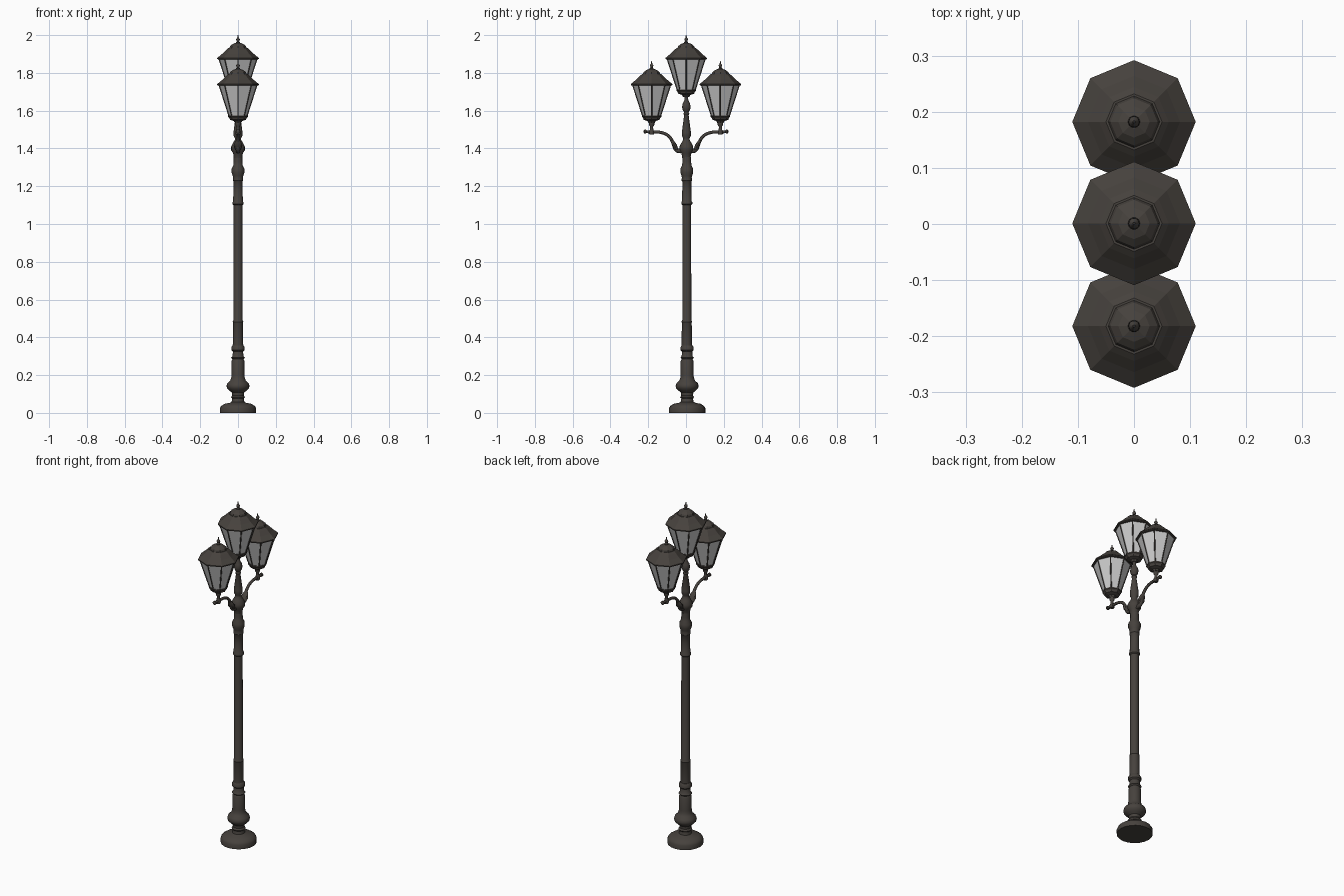
import bpy, bmesh, math
from mathutils import Vector

if "Cube" in bpy.data.objects:
    bpy.data.objects.remove(bpy.data.objects["Cube"])

def material(name, c):
    m = bpy.data.materials.new(name)
    m.diffuse_color = (*c, 1)
    m.use_nodes = True
    m.node_tree.nodes["Principled BSDF"].inputs["Base Color"].default_value = m.diffuse_color
    return m

IRON = material("dark_iron", (0.062, 0.054, 0.047))
GLASS = material("frosted_glass", (0.55, 0.55, 0.56))

def finish(ob, mat, smooth):
    ob.data.materials.append(mat)
    if smooth:
        bpy.ops.object.select_all(action='DESELECT')
        ob.select_set(True)
        bpy.context.view_layer.objects.active = ob
        bpy.ops.object.shade_smooth_by_angle(angle=math.radians(smooth))
    return ob

def lathe(name, profile, sides, loc, mat=IRON, smooth=40):
    """Revolve (radius, z) points around z, with closed ends."""
    bm = bmesh.new()
    rings = [[bm.verts.new((r * math.cos(math.tau * i / sides),
                            r * math.sin(math.tau * i / sides), z))
              for i in range(sides)] for r, z in profile]
    for a, b in zip(rings, rings[1:]):
        for i in range(sides):
            j = (i + 1) % sides
            bm.faces.new((a[i], a[j], b[j], b[i]))
    bm.faces.new(rings[0][::-1])
    bm.faces.new(rings[-1])
    me = bpy.data.meshes.new(name)
    bm.to_mesh(me)
    bm.free()
    ob = bpy.data.objects.new(name, me)
    bpy.context.collection.objects.link(ob)
    ob.location = loc
    return finish(ob, mat, smooth)

def tubes(name, paths, depth, loc, res=2):
    """Bevelled curve; each path is a list of (x, y, z, radius factor)."""
    cu = bpy.data.curves.new(name, 'CURVE')
    cu.dimensions = '3D'
    cu.bevel_depth, cu.bevel_resolution, cu.use_fill_caps = depth, res, True
    for path in paths:
        kind = 'POLY' if len(path) == 2 else 'BEZIER'
        sp = cu.splines.new(kind)
        pts = sp.points if kind == 'POLY' else sp.bezier_points
        pts.add(len(path) - 1)
        for p, (x, y, z, r) in zip(pts, path):
            p.co = (x, y, z, 1) if kind == 'POLY' else (x, y, z)
            p.radius = r
            if kind == 'BEZIER':
                p.handle_left_type = p.handle_right_type = 'AUTO'
        sp.resolution_u = 5
    ob = bpy.data.objects.new(name, cu)
    bpy.context.collection.objects.link(ob)
    ob.location = loc
    cu.materials.append(IRON)
    return ob

PY = 0.006  # the post stands slightly behind the lantern row centre

# Base, pedestal and urn
lathe("base", [(.096, 0), (.096, .025), (.09, .036), (.072, .048), (.045, .053),
               (.034, .058), (.031, .075), (.037, .083), (.031, .092), (.033, .108),
               (.046, .118), (.058, .13), (.061, .143), (.056, .158), (.042, .17),
               (.036, .185), (.034, .20), (.034, .275), (.029, .285), (.036, .292),
               (.029, .30), (.027, .325), (.035, .332), (.035, .348), (.028, .358)],
      20, (0, PY, 0))

# Shaft with its bands
lathe("shaft", [(.028, .35), (.026, .478), (.028, .482), (.024, .492), (.023, 1.10),
                (.029, 1.105), (.029, 1.115), (.026, 1.12), (.024, 1.18),
                (.024, 1.225), (.028, 1.23), (.026, 1.245), (.028, 1.255),
                (.034, 1.272), (.034, 1.292), (.025, 1.31), (.023, 1.33),
                (.023, 1.355)], 16, (0, PY * .7, 0))

# Hub and centre spindle
lathe("spindle", [(.022, 1.35), (.026, 1.375), (.036, 1.39), (.036, 1.41),
                  (.026, 1.43), (.017, 1.445), (.017, 1.455), (.024, 1.468),
                  (.024, 1.485), (.012, 1.575), (.016, 1.583), (.012, 1.592),
                  (.019, 1.603), (.023, 1.62), (.019, 1.638), (.010, 1.655),
                  (.009, 1.69)], 16, (0, 0.002, 0))

# Side arms with leaf, collar and end knob
for side, label in ((-1, "front"), (1, "back")):
    path = [(0, .025, 1.385, 1.3), (0, .05, 1.392, 1.3), (0, .068, 1.43, 1),
            (0, .095, 1.468, .9), (0, .135, 1.485, .9), (0, .183, 1.487, .9),
            (0, .215, 1.489, .8)]
    tubes(label + "_arm", [[(x, y * side, z, r) for x, y, z, r in path]], .009, (0, 0, 0))
    leaf = lathe(label + "_arm_leaf", [(.003, -.042), (.016, -.02), (.023, 0),
                                       (.016, .024), (.003, .046)], 8,
                 (0, .06 * side, 1.415))
    leaf.scale = (1, .55, 1)
    leaf.rotation_euler.x = -side * math.radians(28)
    knob = lathe(label + "_arm_knob", [(.004, -.009), (.011, -.004), (.011, .004),
                                       (.004, .009)], 10, (0, .216 * side, 1.489))
    knob.rotation_euler.x = math.pi / 2
    lathe(label + "_lantern_stem", [(.012, 1.474), (.014, 1.487), (.009, 1.50),
                                    (.008, 1.515), (.014, 1.524), (.014, 1.545),
                                    (.009, 1.555), (.009, 1.57)], 12,
          (0, .182 * side, 0))

# Three octagonal lanterns
for label, y, dz in (("front", -.182, -.138), ("centre", .001, 0), ("back", .182, -.138)):
    loc = (0, y, dz)
    lathe(label + "_lantern_cup", [(.016, 1.672), (.022, 1.683), (.042, 1.69),
                                   (.046, 1.70), (.052, 1.706), (.052, 1.713)],
          8, loc, smooth=0)
    lathe(label + "_lantern_glass", [(.047, 1.712), (.100, 1.876)], 8, loc, GLASS, 0)
    bars = []
    for i in range(8):
        c, s = math.cos(math.tau * i / 8), math.sin(math.tau * i / 8)
        bars.append([(.047 * c, .047 * s, 1.71, 1), (.101 * c, .101 * s, 1.878, 1)])
    tubes(label + "_lantern_bars", bars, .0035, loc, 0)
    lathe(label + "_lantern_roof", [(.102, 1.871), (.110, 1.873), (.110, 1.879),
                                    (.082, 1.902), (.062, 1.922), (.050, 1.932),
                                    (.046, 1.932), (.042, 1.942), (.028, 1.953),
                                    (.012, 1.959)], 8, loc, smooth=0)
    lathe(label + "_lantern_finial", [(.011, 1.955), (.011, 1.963), (.006, 1.967),
                                      (.010, 1.976), (.009, 1.981), (.004, 1.986),
                                      (.002, 2.0)], 10, loc)
